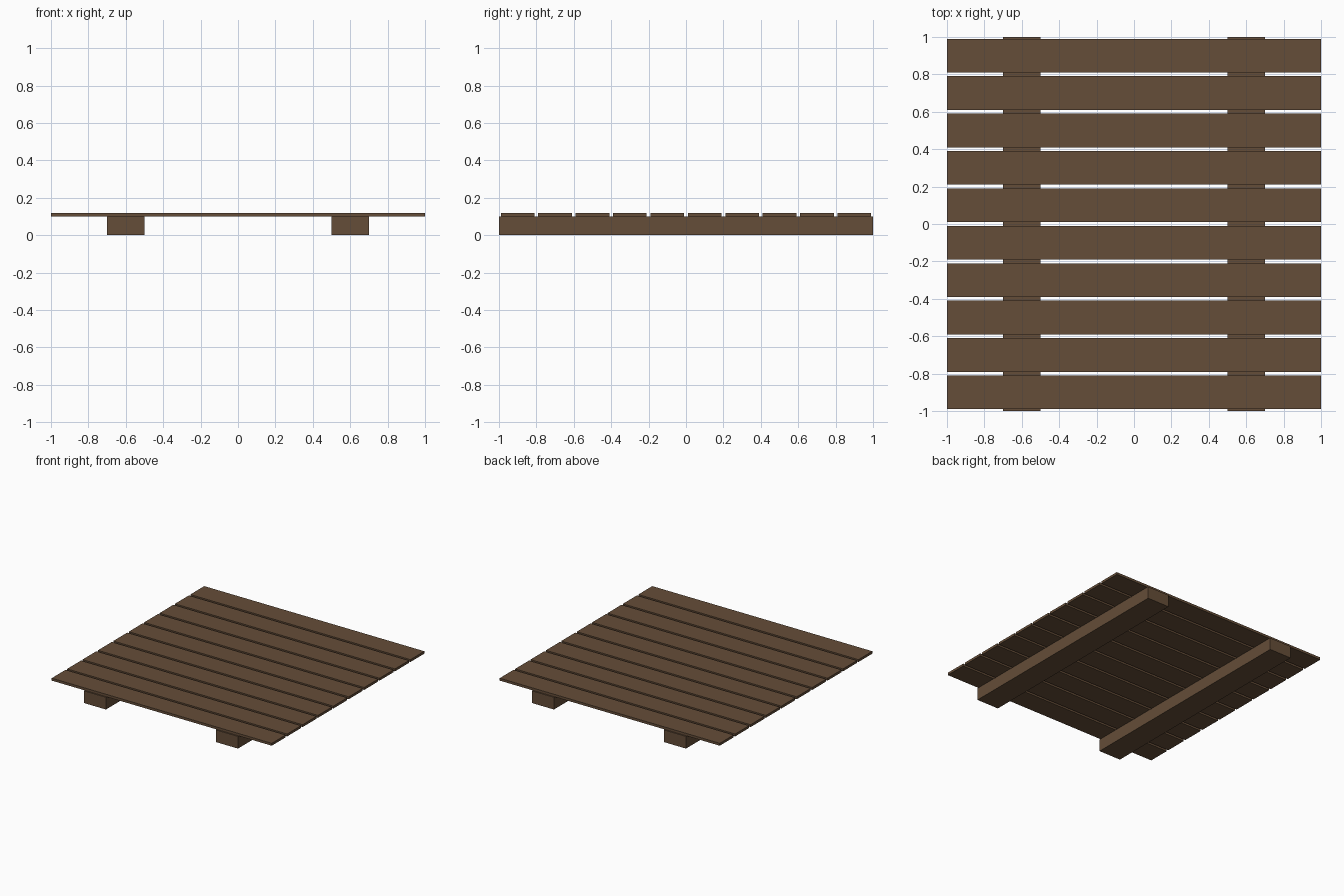
import bpy

if "Cube" in bpy.data.objects:
    bpy.data.objects.remove(bpy.data.objects["Cube"])

wood = bpy.data.materials.new("brown_wood")
wood.diffuse_color = (0.13, 0.075, 0.04, 1)
wood.use_nodes = True
wood.node_tree.nodes["Principled BSDF"].inputs["Base Color"].default_value = wood.diffuse_color


def box(name, center, size):
    bpy.ops.mesh.primitive_cube_add(size=1, location=center)
    obj = bpy.context.object
    obj.name = name
    obj.scale = size
    bpy.ops.object.transform_apply(location=False, rotation=False, scale=True)
    obj.data.materials.append(wood)
    return obj


# Two support beams running front to back
for side, x in (("left", -0.6), ("right", 0.6)):
    box(f"{side}_beam", (x, 0, 0.05), (0.2, 2.0, 0.1))

# Ten slats laid across the beams with narrow gaps
for i in range(10):
    box(f"slat_{i + 1}", (0, -0.9 + 0.2 * i, 0.11), (2.0, 0.18, 0.02))
